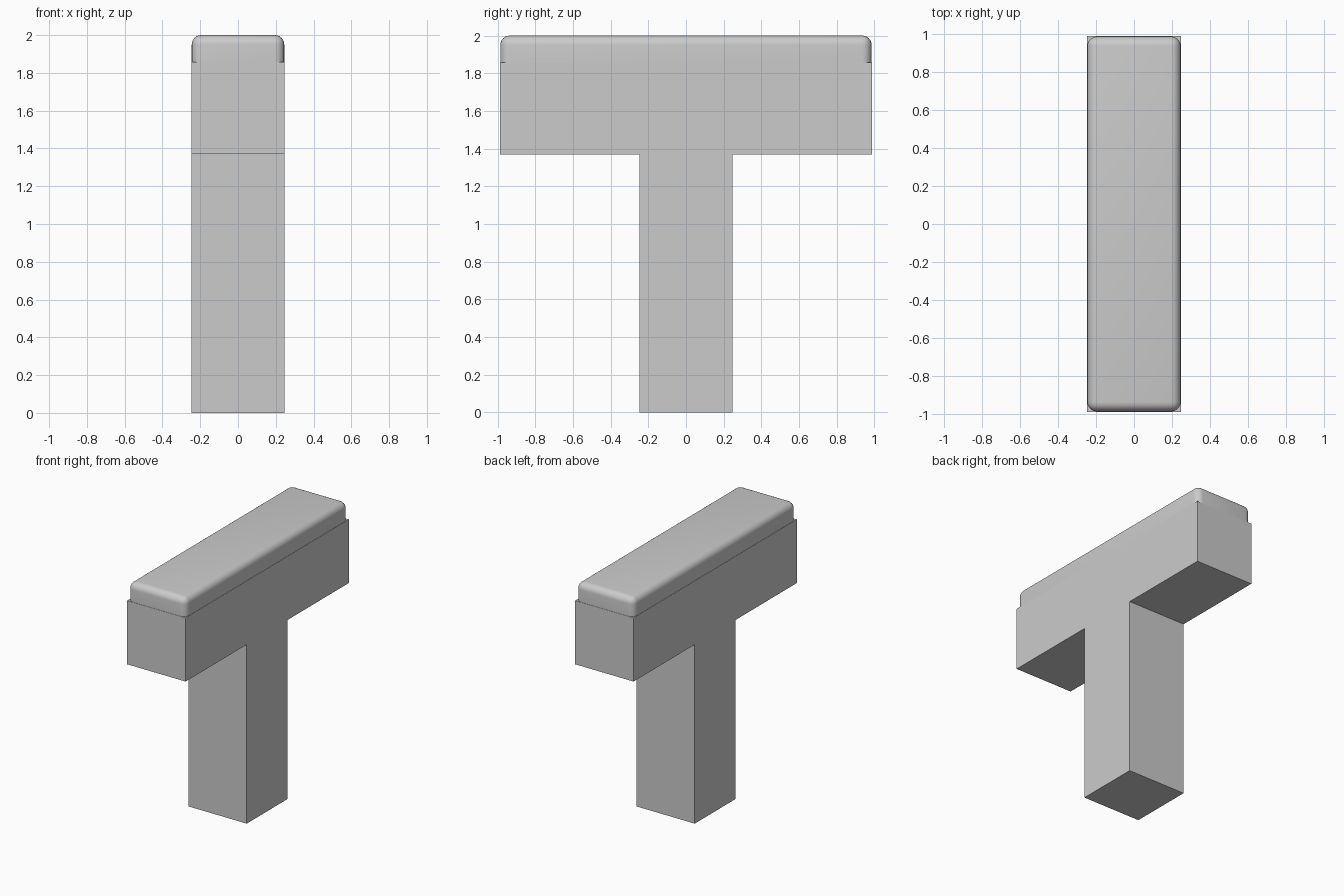
import bpy, bmesh

if "Cube" in bpy.data.objects:
    bpy.data.objects.remove(bpy.data.objects["Cube"])

HX, HY = 0.247, 0.987      # half width and half length of the bar
Z_BAR, Z_CAP, Z_TOP = 1.37, 1.857, 2.0


def add_object(name, bm):
    bmesh.ops.recalc_face_normals(bm, faces=bm.faces)
    mesh = bpy.data.meshes.new(name)
    bm.to_mesh(mesh)
    bm.free()
    obj = bpy.data.objects.new(name, mesh)
    bpy.context.collection.objects.link(obj)
    return obj


# T-shaped body: side profile extruded across x
half = [(HX, 0), (HX, Z_BAR), (HY, Z_BAR), (HY, Z_CAP)]
profile = half + [(-y, z) for y, z in reversed(half)]
bm = bmesh.new()
face = bm.faces.new([bm.verts.new((-HX, y, z)) for y, z in profile])
ext = bmesh.ops.extrude_face_region(bm, geom=[face])
verts = [g for g in ext["geom"] if isinstance(g, bmesh.types.BMVert)]
bmesh.ops.translate(bm, verts=verts, vec=(2 * HX, 0, 0))
add_object("t_body", bm)

# Rounded cap: box with every edge bevelled except the bottom ones
bm = bmesh.new()
bmesh.ops.create_cube(bm, size=1)
for v in bm.verts:
    v.co.x *= 2 * (HX - 0.002)
    v.co.y *= 2 * (HY - 0.002)
    v.co.z = Z_TOP if v.co.z > 0 else Z_CAP
edges = [e for e in bm.edges if max(v.co.z for v in e.verts) > Z_CAP + 0.01]
bmesh.ops.bevel(bm, geom=edges, offset=0.05, offset_type='OFFSET',
                segments=6, profile=0.5, affect='EDGES')
cap = add_object("rounded_cap", bm)

bpy.context.view_layer.objects.active = cap
cap.select_set(True)
bpy.ops.object.shade_smooth_by_angle()
